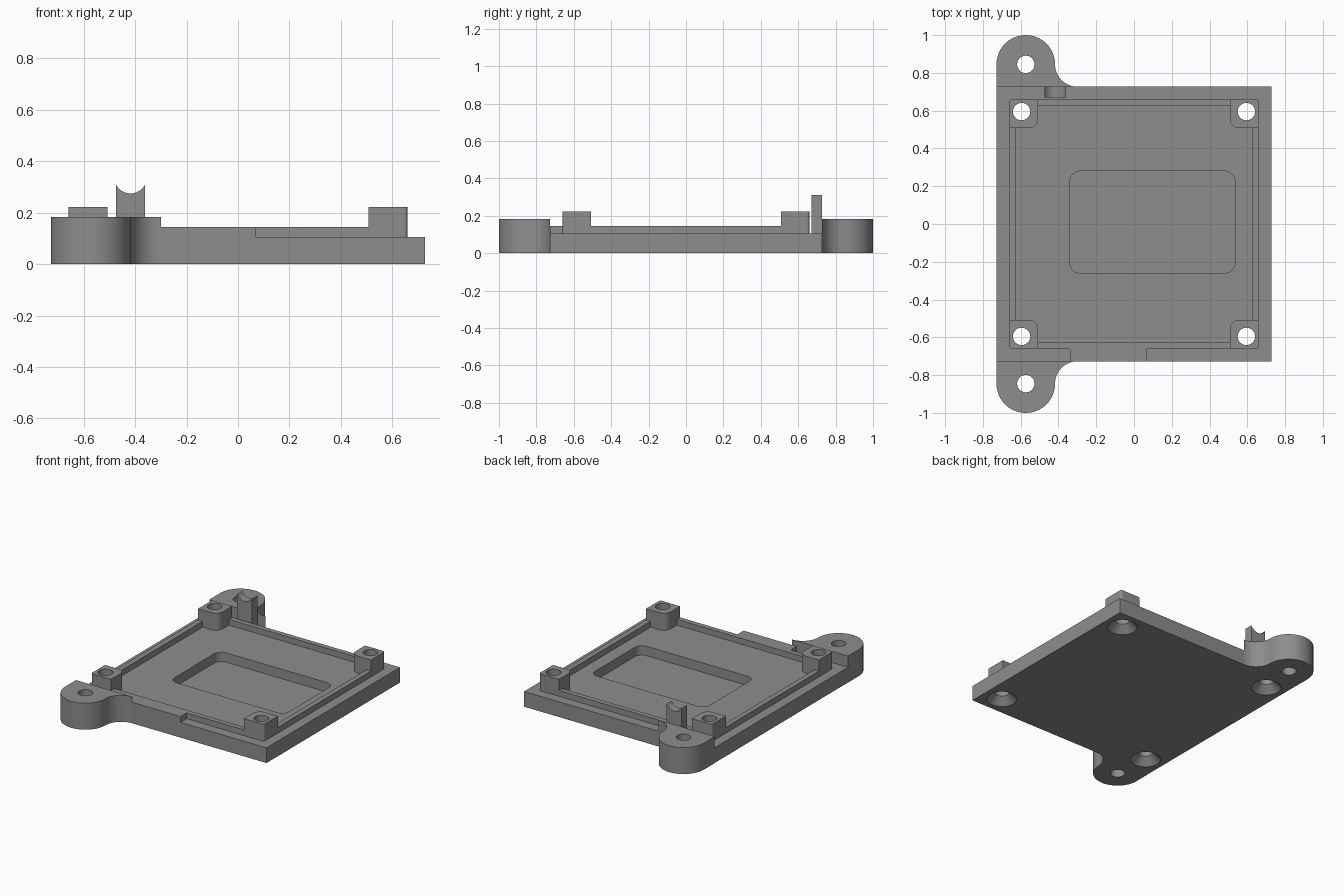
import bpy, bmesh, math
from mathutils import Vector

if "Cube" in bpy.data.objects:
    bpy.data.objects.remove(bpy.data.objects["Cube"])

grey = bpy.data.materials.new("plain grey")
grey.diffuse_color = (0.27, 0.27, 0.27, 1)
grey.use_nodes = True
grey.node_tree.nodes["Principled BSDF"].inputs["Base Color"].default_value = grey.diffuse_color

HALF, LEDGE, RIM_OUT, RIM_IN = 0.727, 0.105, 0.66, 0.625
EAR_X, EAR_Y, EAR_R, HOLE_R = -0.573, 0.845, 0.155, 0.046


def rounded(corners, n=8):
    """Outline from (x, y, radius) corners, each replaced by a tangent arc."""
    out = []
    for i, (x, y, r) in enumerate(corners):
        p = Vector((x, y))
        if r == 0:
            out.append(p)
            continue
        a = (Vector(corners[i - 1][:2]) - p).normalized()
        b = (Vector(corners[(i + 1) % len(corners)][:2]) - p).normalized()
        half = a.angle(b) / 2
        c = p + (a + b).normalized() * r / math.sin(half)
        s, e = p + a * r / math.tan(half) - c, p + b * r / math.tan(half) - c
        turn = math.atan2(s.x * e.y - s.y * e.x, s.dot(e))
        for k in range(n + 1):
            t = turn * k / n
            out.append(c + Vector((s.x * math.cos(t) - s.y * math.sin(t),
                                   s.x * math.sin(t) + s.y * math.cos(t))))
    return out


def arc(cx, cy, r, a0, a1, n):
    angles = [math.radians(a0 + (a1 - a0) * k / n) for k in range(n + 1)]
    return [Vector((cx + r * math.cos(a), cy + r * math.sin(a))) for a in angles]


def prism(name, outline, lo, hi, place=lambda p, h: (p.x, p.y, h)):
    bm = bmesh.new()
    rings = [[bm.verts.new(place(p, h)) for p in outline] for h in (lo, hi)]
    bm.faces.new(rings[0])
    bm.faces.new(rings[1])
    for i in range(len(outline)):
        bm.faces.new((rings[0][i - 1], rings[0][i], rings[1][i], rings[1][i - 1]))
    bmesh.ops.recalc_face_normals(bm, faces=bm.faces)
    mesh = bpy.data.meshes.new(name)
    bm.to_mesh(mesh)
    bm.free()
    mesh.materials.append(grey)
    ob = bpy.data.objects.new(name, mesh)
    bpy.context.collection.objects.link(ob)
    return ob


def cone(x, y, r1, r2, lo, hi):
    bpy.ops.mesh.primitive_cone_add(vertices=40, radius1=r1, radius2=r2,
                                    depth=hi - lo, location=(x, y, (lo + hi) / 2))
    ob = bpy.context.object
    ob.data.materials.append(grey)
    return ob


def cut(ob, cutter):
    bpy.context.view_layer.objects.active = ob
    mod = ob.modifiers.new("cut", 'BOOLEAN')
    mod.operation, mod.solver, mod.object = 'DIFFERENCE', 'EXACT', cutter
    bpy.ops.object.modifier_apply(modifier=mod.name)
    bpy.data.objects.remove(cutter)


def box(x0, y0, x1, y1, r=0):
    return rounded([(x0, y0, r), (x1, y0, r), (x1, y1, r), (x0, y1, r)])


# Base plate with a shallow rounded pocket
plate = prism("base_plate", box(-HALF, -HALF, HALF, HALF), 0, LEDGE)
cut(plate, prism("pocket", box(-0.34, -0.26, 0.535, 0.28, 0.055), 0.04, 0.2))

# Raised rim, widened to the front edge by a tab
rim = prism("rim", rounded([
    (-RIM_OUT, -RIM_OUT, 0.015), (-0.335, -RIM_OUT, 0.015), (-0.335, -HALF, 0),
    (0.07, -HALF, 0), (0.07, -RIM_OUT, 0), (RIM_OUT, -RIM_OUT, 0.015),
    (RIM_OUT, RIM_OUT, 0.015), (-RIM_OUT, RIM_OUT, 0.015)]), LEDGE, 0.145)
cut(rim, prism("rim_opening", box(-RIM_IN, -RIM_IN, RIM_IN, RIM_IN), 0, 0.3))

# Corner bosses with screw holes, countersunk from below
for sx, sx_name in ((-1, "left"), (1, "right")):
    for sy, sy_name in ((-1, "front"), (1, "back")):
        x, y = sx * 0.595, sy * 0.595
        corner = rounded([(sx * RIM_OUT, sy * RIM_OUT, 0.015), (sx * 0.507, sy * RIM_OUT, 0),
                          (sx * 0.507, sy * 0.507, 0.05), (sx * RIM_OUT, sy * 0.507, 0)])
        boss = prism(f"boss_{sy_name}_{sx_name}", corner, LEDGE, 0.222)
        for part in (plate, rim, boss):
            cut(part, cone(x, y, HOLE_R, HOLE_R, -0.1, 0.3))
        cut(plate, cone(x, y, 0.145, HOLE_R - 0.001, -0.05, 0.05))

# Mounting ears, blended into the plate by a concave fillet
fillet = EAR_Y - HALF
for s, name in ((-1, "ear_front"), (1, "ear_back")):
    outline = [Vector((EAR_X - EAR_R, HALF))]
    outline += arc(EAR_X, EAR_Y, EAR_R, 180, 0, 32)
    outline += arc(EAR_X + EAR_R + fillet, EAR_Y, fillet, 180, 270, 14)[1:]
    ear = prism(name, [Vector((p.x, s * p.y)) for p in outline], 0, 0.183)
    cut(ear, cone(EAR_X, s * EAR_Y, HOLE_R, HOLE_R, -0.1, 0.3))

# Cable post with a scooped top
scoop = arc(-0.418, 0.339, 0.064, 360 - 27, 180 + 27, 16)
profile = [Vector((-0.475, LEDGE)), Vector((-0.361, LEDGE))] + scoop
prism("cable_post", profile, 0.67, HALF, lambda p, h: (p.x, h, p.y))

# Smooth the round walls, keep the edges sharp
bpy.ops.object.select_all(action='SELECT')
bpy.ops.object.shade_smooth_by_angle(angle=math.radians(30))
